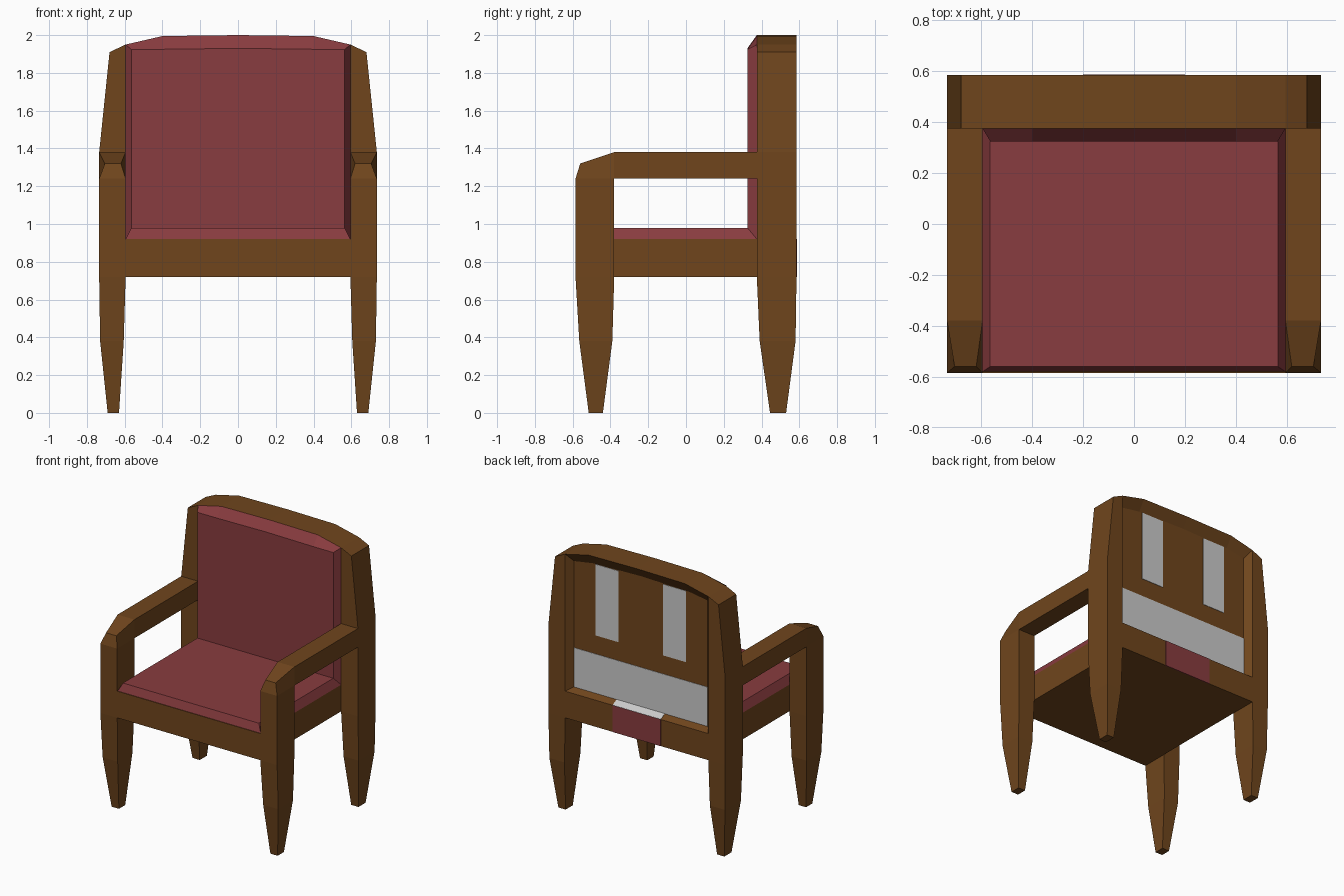
import bpy, bmesh

if "Cube" in bpy.data.objects:
    bpy.data.objects.remove(bpy.data.objects["Cube"])


def material(name, rgb):
    m = bpy.data.materials.new(name)
    m.diffuse_color = (*rgb, 1)
    m.use_nodes = True
    m.node_tree.nodes["Principled BSDF"].inputs["Base Color"].default_value = m.diffuse_color
    return m


WOOD = material("wood", (0.16, 0.06, 0.012))
FABRIC = material("fabric", (0.25, 0.045, 0.05))


def loft(name, rings, mat=None, mirror=False):
    """Join equal-length rings of points into a closed, capped solid."""
    bm = bmesh.new()
    vs = [[bm.verts.new(p) for p in r] for r in rings]
    n = len(vs[0])
    for a, b in zip(vs, vs[1:]):
        for i in range(n):
            j = (i + 1) % n
            bm.faces.new((a[i], a[j], b[j], b[i]))
    bm.faces.new(vs[0])
    bm.faces.new(vs[-1])
    bmesh.ops.recalc_face_normals(bm, faces=bm.faces)
    me = bpy.data.meshes.new(name)
    bm.to_mesh(me)
    bm.free()
    ob = bpy.data.objects.new(name, me)
    bpy.context.collection.objects.link(ob)
    if mat:
        me.materials.append(mat)
    if mirror:
        ob.modifiers.new("mirror", 'MIRROR').use_mirror_merge = False
    return ob


def rect(x0, x1, y0, y1, z):
    return [(x0, y0, z), (x1, y0, z), (x1, y1, z), (x0, y1, z)]


def box(name, x0, x1, y0, y1, z0, z1, mat=None, mirror=False):
    return loft(name, [rect(x0, x1, y0, y1, z0), rect(x0, x1, y0, y1, z1)], mat, mirror)


# Front legs, running up to the armrests
loft("front_leg", [rect(.63, .69, -.515, -.44, 0),
                   rect(.605, .73, -.565, -.39, .38),
                   rect(.595, .735, -.585, -.38, .72),
                   rect(.595, .735, -.585, -.38, 1.24)], WOOD, True)

# Armrests with a pinched, sloping front end
loft("armrest", [
    [(.595, .38, 1.24), (.735, .38, 1.24), (.735, .38, 1.38), (.595, .38, 1.38)],
    [(.595, -.38, 1.24), (.735, -.38, 1.24), (.735, -.38, 1.38), (.595, -.38, 1.38)],
    [(.595, -.585, 1.24), (.735, -.585, 1.24), (.705, -.56, 1.32), (.62, -.56, 1.32)],
], WOOD, True)

# Back legs and posts, narrowing to a slanted top
loft("back_post", [rect(.63, .69, .445, .53, 0),
                   rect(.605, .73, .39, .58, .38),
                   rect(.595, .735, .375, .585, .72),
                   rect(.595, .735, .375, .585, 1.38),
                   [(.595, .375, 1.95), (.68, .375, 1.91),
                    (.68, .585, 1.91), (.595, .585, 1.95)]], WOOD, True)

# Seat frame and cushion
box("seat_frame", -.595, .595, -.585, .585, .72, .92, WOOD)
loft("seat_cushion", [rect(-.595, .595, -.58, .375, .92),
                      rect(-.565, .565, -.56, .375, .98)], FABRIC)


# Backrest: arched outline, recessed behind, cushioned in front
def arch(y, half, bottom, side, shoulder, top, sx=.4):
    return [(-half, y, bottom), (half, y, bottom), (half, y, side), (sx, y, shoulder),
            (0, y, top), (-sx, y, shoulder), (-half, y, side)]


outline = (.595, .92, 1.95, 1.995, 2.0)
loft("back_board", [arch(.375, *outline), arch(.585, *outline),
                    arch(.535, .555, .945, 1.89, 1.915, 1.925)], WOOD)
loft("back_cushion", [arch(.375, *outline),
                      arch(.325, .565, .96, 1.925, 1.925, 1.93)], FABRIC)

# Plain grey bands on the rear of the backrest
box("rear_band", -.555, .555, .53, .538, .945, 1.24)
box("rear_strip", .185, .375, .53, .538, 1.38, 1.915, None, True)

# Coloured patch on the rear rail and its ledge
box("rear_rail_patch", -.2, .2, .58, .587, .72, .92, FABRIC)
loft("rear_ledge_patch", [[(x, .585, .918), (x, .586, .922), (x, .535, .948), (x, .53, .944)]
                          for x in (-.2, .2)])
